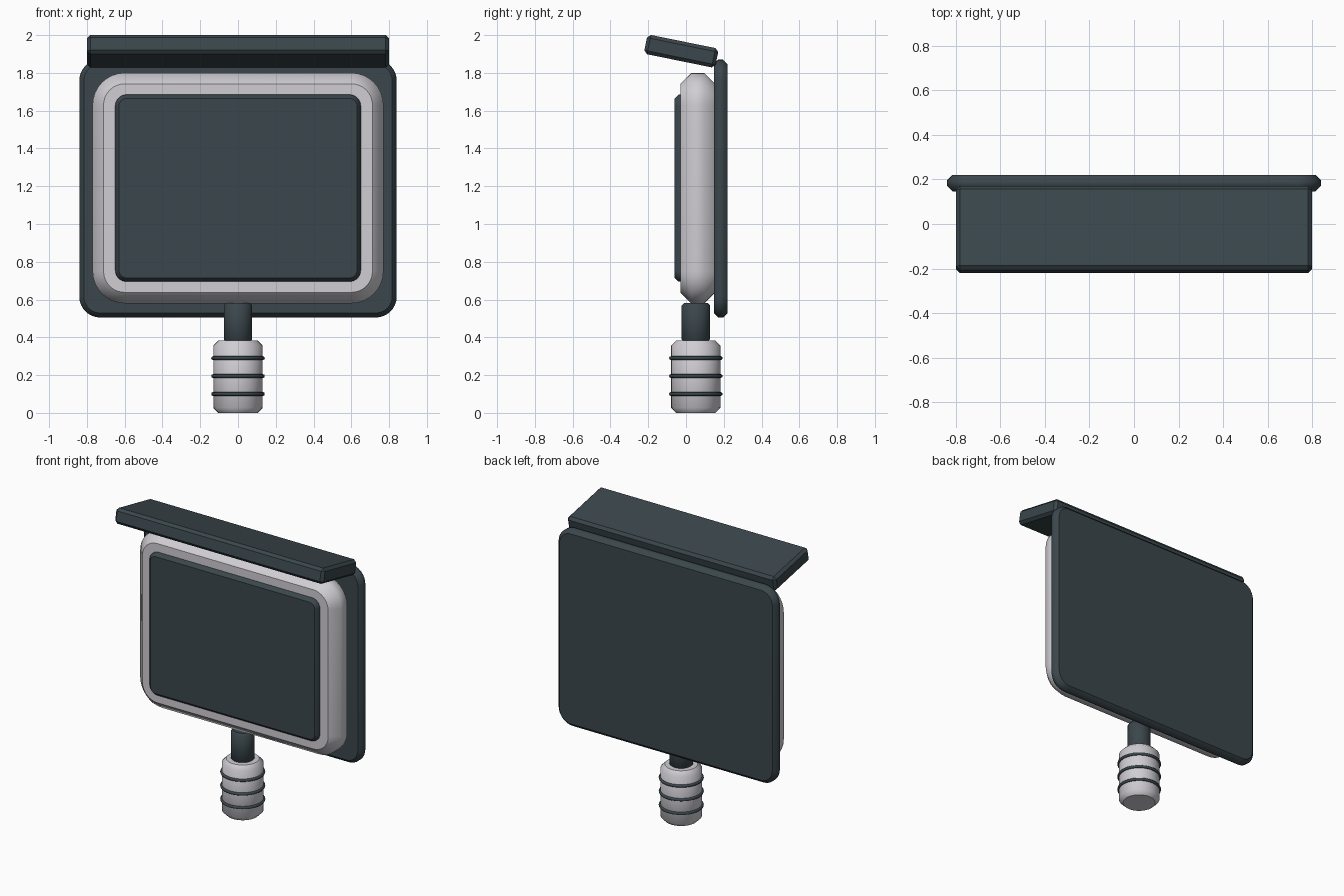
import bpy, bmesh
from math import sin, cos, pi, radians

cube = bpy.data.objects.get("Cube")
if cube:
    bpy.data.objects.remove(cube, do_unlink=True)


def material(name, rgb):
    m = bpy.data.materials.new(name)
    m.use_nodes = True
    m.diffuse_color = (*rgb, 1)
    m.node_tree.nodes["Principled BSDF"].inputs["Base Color"].default_value = (*rgb, 1)
    return m


slate = material("dark slate", (0.043, 0.062, 0.072))
pale = material("pale grey", (0.63, 0.615, 0.65))


def loft(name, rings, mat):
    """Skin a stack of equal rings; caps stay flat, the wall is smooth."""
    bm = bmesh.new()
    loops = [[bm.verts.new(p) for p in ring] for ring in rings]
    n = len(loops[0])
    for a, b in zip(loops, loops[1:]):
        for i in range(n):
            j = (i + 1) % n
            bm.faces.new((a[i], a[j], b[j], b[i])).smooth = True
    for cap in (loops[0], loops[-1]):
        face = bm.faces.new(cap)
        for e in face.edges:
            e.smooth = False
    bmesh.ops.recalc_face_normals(bm, faces=bm.faces)
    mesh = bpy.data.meshes.new(name)
    bm.to_mesh(mesh)
    bm.free()
    mesh.materials.append(mat)
    ob = bpy.data.objects.new(name, mesh)
    bpy.context.collection.objects.link(ob)
    return ob


def slab(name, half_w, z0, z1, y0, y1, radius, chamfer, mat):
    """Upright rounded rectangle with chamfered front and back rims."""
    def ring(y, inset):
        pts = []
        for k, (sx, top) in enumerate(((1, True), (-1, True), (-1, False), (1, False))):
            cx = sx * (half_w - radius)
            cz = z1 - radius if top else z0 + radius
            for s in range(9):
                a = (k + s / 8) * pi / 2
                pts.append((cx + (radius - inset) * cos(a), y, cz + (radius - inset) * sin(a)))
        return pts
    c = chamfer
    return loft(name, [ring(y0, c), ring(y0 + c, 0), ring(y1 - c, 0), ring(y1, c)], mat)


AXIS_Y = 0.052


def rod(name, r, z0, z1, chamfer, mat):
    """Vertical cylinder with chamfered ends."""
    prof = ((r - chamfer, z0), (r, z0 + chamfer), (r, z1 - chamfer), (r - chamfer, z1))
    rings = [[(q * cos(i * pi / 16), AXIS_Y + q * sin(i * pi / 16), z) for i in range(32)]
             for q, z in prof]
    return loft(name, rings, mat)


# Panel: back plate, pale housing and dark front screen
slab("back_plate", 0.84, 0.505, 1.87, 0.147, 0.22, 0.11, 0.024, slate)
slab("housing", 0.77, 0.58, 1.80, -0.03, 0.155, 0.17, 0.058, pale)
slab("front_screen", 0.65, 0.695, 1.685, -0.06, 0.0, 0.06, 0.02, slate)

# Tilted hood above the panel
bpy.ops.mesh.primitive_cube_add(size=1, location=(0, -0.025, 1.915))
hood = bpy.context.object
hood.name = "hood"
hood.scale = (1.6, 0.385, 0.104)
bpy.ops.object.transform_apply(location=False, rotation=False, scale=True)
hood.rotation_euler.x = radians(-11.5)
hood.data.materials.append(slate)
bevel = hood.modifiers.new("edge_bevel", 'BEVEL')
bevel.width = 0.018
bevel.segments = 1

# Stem and ribbed handle
rod("stem", 0.075, 0.375, 0.583, 0.014, slate)
rod("handle", 0.131, 0.0, 0.383, 0.027, pale)
for i in range(3):
    bpy.ops.mesh.primitive_torus_add(major_radius=0.132, minor_radius=0.01,
                                     major_segments=32, minor_segments=8,
                                     location=(0, AXIS_Y, 0.1 + 0.095 * i))
    ring = bpy.context.object
    ring.name = f"handle_ring_{i + 1}"
    ring.data.materials.append(slate)
    bpy.ops.object.shade_smooth()
